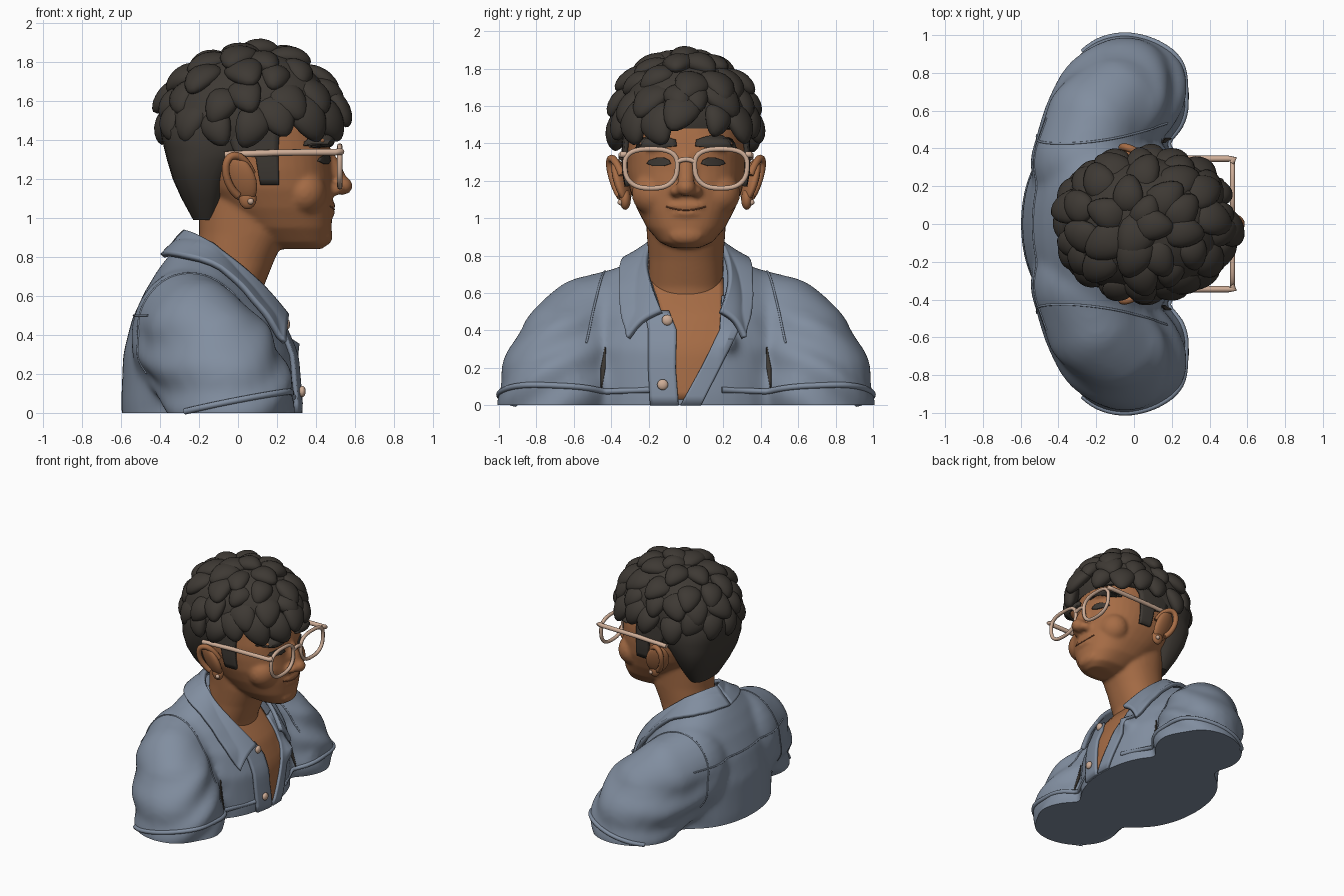
import bpy, bmesh, math, random
from mathutils import Vector, Matrix
from mathutils.bvhtree import BVHTree

if "Cube" in bpy.data.objects:
    bpy.data.objects.remove(bpy.data.objects["Cube"])
random.seed(7)


def material(name, r, g, b):
    m = bpy.data.materials.new(name)
    m.use_nodes = True
    m.diffuse_color = (r, g, b, 1)
    m.node_tree.nodes["Principled BSDF"].inputs["Base Color"].default_value = (r, g, b, 1)
    return m


SKIN = material("warm skin", 0.38, 0.15, 0.06)
LIP = material("mouth brown", 0.2, 0.07, 0.03)
HAIR = material("dark hair", 0.048, 0.041, 0.034)
DENIM = material("denim blue", 0.22, 0.27, 0.35)
BEIGE = material("beige", 0.62, 0.42, 0.31)
SIDES = (("near", -1), ("far", 1))


def finish(name, bm, mat):
    bmesh.ops.recalc_face_normals(bm, faces=bm.faces)
    me = bpy.data.meshes.new(name)
    bm.to_mesh(me)
    bm.free()
    me.materials.append(mat)
    me.shade_smooth()
    me.set_sharp_from_angle(angle=0.9)
    ob = bpy.data.objects.new(name, me)
    bpy.context.collection.objects.link(ob)
    return ob


def blob(bm, centre, radii, rot=(0, 0, 0)):
    turn = Matrix.Identity(4)
    for angle, axis in zip(rot, "XYZ"):
        turn = Matrix.Rotation(math.radians(angle), 4, axis) @ turn
    m = Matrix.Translation(centre) @ turn @ Matrix.Diagonal((*radii, 1))
    bmesh.ops.create_uvsphere(bm, u_segments=24, v_segments=14, radius=1, matrix=m)


def loft(bm, sections, power, n=40):
    """Stack superellipse rings given as (z, x_back, x_front, half_width)."""
    rings = []
    for z, x0, x1, hy in sections:
        ring = []
        for i in range(n):
            a = math.tau * i / n
            c, s = math.cos(a), math.sin(a)
            px = math.copysign(abs(c) ** (2 / power), c)
            py = math.copysign(abs(s) ** (2 / power), s)
            ring.append(bm.verts.new(((x0 + x1) / 2 + px * (x1 - x0) / 2, py * hy, z)))
        rings.append(ring)
    for a, b in zip(rings, rings[1:]):
        for i in range(n):
            bm.faces.new((a[i], a[(i + 1) % n], b[(i + 1) % n], b[i]))
    bm.faces.new(rings[0])
    bm.faces.new(rings[-1])


def merge(name, bm, mat, voxel, smooth, fold=lambda co: 0):
    """Fuse overlapping pieces into one soft skin, then ripple it by the fold rule."""
    ob = finish(name, bm, mat)
    rm = ob.modifiers.new("fuse", "REMESH")
    rm.mode, rm.voxel_size = "VOXEL", voxel
    sm = ob.modifiers.new("soften", "SMOOTH")
    sm.factor, sm.iterations = 0.5, smooth
    dg = bpy.context.evaluated_depsgraph_get()
    fused = bmesh.new()
    fused.from_mesh(bpy.data.meshes.new_from_object(ob.evaluated_get(dg)))
    bpy.data.objects.remove(ob)
    fused.normal_update()
    for v in fused.verts:
        v.co += v.normal * fold(v.co)
    cut = bmesh.ops.bisect_plane(fused, geom=fused.verts[:] + fused.edges[:] + fused.faces[:],
                                 plane_co=(0, 0, 0), plane_no=(0, 0, -1), clear_outer=True)
    edges = [e for e in cut["geom_cut"] if isinstance(e, bmesh.types.BMEdge)]
    if edges:
        bmesh.ops.triangle_fill(fused, edges=edges, use_beauty=True)
    tree = BVHTree.FromBMesh(fused)
    return finish(name, fused, mat), tree


def drape(name, tree, rows, mat, thick, facing=(1, 0, 0), steps=8):
    """Lay a patch on a surface; rows are (height, start, end) seen along facing."""
    f = Vector(facing)
    bm, grid = bmesh.new(), []
    for (z0, a0, b0), (z1, a1, b1) in zip(rows, rows[1:]):
        for k in range(5):
            t = k / 4
            z, a, b = z0 + (z1 - z0) * t, a0 + (a1 - a0) * t, b0 + (b1 - b0) * t
            line = []
            for i in range(steps + 1):
                w = a + (b - a) * i / steps
                start = Vector((2, w, z)) if f.x else Vector((w, 2 * f.y, z))
                hit = tree.ray_cast(start, -f)[0]
                line.append(bm.verts.new(hit + f * thick) if hit else None)
            grid.append(line)
    for p, q in zip(grid, grid[1:]):
        for i in range(steps):
            quad = (p[i], p[i + 1], q[i + 1], q[i])
            if all(quad):
                bm.faces.new(quad)
    bmesh.ops.remove_doubles(bm, verts=bm.verts, dist=0.0005)
    so = finish(name, bm, mat).modifiers.new("thickness", "SOLIDIFY")
    so.thickness, so.offset = thick * 1.6, 0


def tube(name, points, radius, mat, closed=False):
    cu = bpy.data.curves.new(name, "CURVE")
    cu.dimensions, cu.bevel_depth, cu.bevel_resolution = "3D", radius, 3
    cu.use_fill_caps = True
    sp = cu.splines.new("POLY")
    sp.points.add(len(points) - 1)
    for p, co in zip(sp.points, points):
        p.co = (*co, 1)
    sp.use_cyclic_u, sp.use_smooth = closed, True
    cu.materials.append(mat)
    bpy.context.collection.objects.link(bpy.data.objects.new(name, cu))


def seam(name, tree, origin, u, v, start, end, radius):
    """Run a raised seam where a plane through origin meets the surface."""
    pts = []
    for i in range(41):
        a = math.radians(start + (end - start) * i / 40)
        hit = tree.ray_cast(Vector(origin), Vector(u) * math.cos(a) + Vector(v) * math.sin(a))[0]
        if hit and hit.z > .005:
            pts.append(hit)
    tube(name, pts, radius, DENIM)


def sleeve_folds(co):
    reach = min(1, max(0, (abs(co.y) - .35) / .2)) * min(1, max(0, (.62 - co.z) / .2))
    return .011 * reach * math.sin(26 * (co.z + .55 * abs(co.y) - .5 * co.x) + 2 * math.sin(6 * co.x))


# Shirt body with sleeves swept along the arm
bm = bmesh.new()
loft(bm, [(-.12, -.59, .3, .56), (.05, -.6, .31, .56), (.3, -.59, .29, .56), (.48, -.545, .21, .54),
          (.62, -.48, .09, .5), (.72, -.42, .0, .4), (.79, -.37, -.04, .26), (.86, -.3, -.05, .16)], 2.1)
arm = [(-.26, .32, .38, .29, .3, .36), (-.2, .52, .34, .285, .3, .35), (-.1, .64, .22, .32, .3, .36),
       (-.04, .685, .08, .33, .32, .34), (-.02, .7, -.05, .3, .3, .2)]
for _, s in SIDES:
    for p, q in zip(arm, arm[1:]):
        for k in range(4):
            x, y, z, rx, ry, rz = (a + (b - a) * k / 4 for a, b in zip(p, q))
            blob(bm, (x, s * y, z), (rx, ry, rz))
    blob(bm, (.17, s * .66, .16), (.11, .15, .06), (0, 15, s * 20))
blob(bm, (.2, .23, .33), (.12, .05, .06))
shirt, shirt_tree = merge("shirt", bm, DENIM, .02, 14, sleeve_folds)

# Cuff edges, armhole seams and back yoke
for label, s in SIDES:
    seam(label + "_cuff", shirt_tree, (.0, s * .68, .05), (1, 0, .2), (0, s, .05), -60, 150, .016)
    seam(label + "_armhole_seam", shirt_tree, (-.2, s * .5, .3), (1, s * .1, 0), (0, s * -.15, 1), 5, 200, .006)
seam("back_yoke_seam", shirt_tree, (-.2, 0, .5), (-1, 0, 0), (0, 1, 0), -65, 65, .006)

# Open neckline, front edges and buttons
drape("chest_skin", shirt_tree, [(.68, -.19, .2), (.5, -.13, .2), (.4, -.06, .2), (.2, -.06, .1),
                                 (.03, -.06, .0)], SKIN, .004, steps=14)
drape("button_placket", shirt_tree, [(.5, -.22, -.09), (.4, -.2, -.05), (.2, -.2, -.055), (.0, -.19, -.04)],
      DENIM, .014)
drape("open_lapel", shirt_tree, [(.58, .19, .29), (.4, .18, .28), (.2, .08, .18), (.0, -.03, .08)], DENIM, .014)
for label, s in SIDES:
    drape(label + "_sleeve_gap", shirt_tree, [(.31, s * .43, s * .435), (.2, s * .43, s * .455),
                                            (.09, s * .45, s * .455)], HAIR, .004, steps=3)
for label, y, z in (("upper", -.1, .455), ("lower", -.125, .11)):
    hit = shirt_tree.ray_cast(Vector((2, y, z)), Vector((-1, 0, 0)))[0]
    bm = bmesh.new()
    blob(bm, hit + Vector((.035, 0, 0)), (.018, .029, .029))
    finish(label + "_button", bm, BEIGE)

# Folded collar, one wing on each side, held just off the shirt
top = [(-.27, 0, .93), (-.2, .17, .91), (-.02, .225, .78), (.13, .19, .65), (.25, .13, .5)]
low = [(-.37, 0, .79), (-.28, .26, .76), (-.09, .32, .62), (.1, .33, .48), (.24, .31, .36)]
for label, s in SIDES:
    bm, rows = bmesh.new(), []
    for i, (a, b) in enumerate(zip(top, low)):
        a = Vector((a[0], s * (a[1] + (.05 if s > 0 and i > 2 else 0)), a[2]))
        b = Vector((b[0], s * b[1], b[2]))
        mid = a.lerp(b, .5) + Vector((0, s * .02 * (i > 0), .025))
        rows.append([bm.verts.new(p) for p in (a, mid, b)])
    for p, q in zip(rows, rows[1:]):
        for j in range(2):
            bm.faces.new((p[j], p[j + 1], q[j + 1], q[j]))
    wing = finish(label + "_collar_wing", bm, DENIM)
    sub = wing.modifiers.new("round", "SUBSURF")
    sub.levels = sub.render_levels = 3
    sub.boundary_smooth = "PRESERVE_CORNERS"
    wrap = wing.modifiers.new("hold off", "SHRINKWRAP")
    wrap.target, wrap.wrap_mode, wrap.offset = shirt, "OUTSIDE", .025
    so = wing.modifiers.new("thickness", "SOLIDIFY")
    so.thickness, so.offset = .03, 0

# Head, neck, nose and lips
bm = bmesh.new()
loft(bm, [(.84, .22, .43, .07), (.87, .12, .465, .14), (.95, .0, .48, .21), (1.05, -.1, .485, .262),
          (1.15, -.2, .485, .3), (1.25, -.28, .475, .318), (1.35, -.33, .475, .32), (1.45, -.35, .45, .315),
          (1.6, -.33, .4, .29), (1.75, -.2, .25, .18)], 2.35)
loft(bm, [(.45, -.2, .1, .2), (.63, -.22, .125, .2), (.78, -.21, .185, .2), (.92, -.2, .25, .21),
          (1.1, -.2, .25, .22)], 2.2)
blob(bm, (.5, 0, 1.24), (.04, .045, .13), (0, -24, 0))
blob(bm, (.535, 0, 1.165), (.054, .053, .048))
blob(bm, (.455, 0, .91), (.03, .09, .05))
blob(bm, (.475, 0, 1.065), (.026, .1, .02))
blob(bm, (.47, 0, 1.025), (.028, .085, .02))
for _, s in SIDES:
    blob(bm, (.495, s * .052, 1.145), (.045, .034, .032))
    blob(bm, (.34, s * .16, 1.13), (.115, .13, .12))
    blob(bm, (.425, s * .14, 1.395), (.05, .12, .03))
head, head_tree = merge("head", bm, SKIN, .013, 6)

# Painted face details
smile = []
for i in range(17):
    y = -.105 + .21 * i / 16
    smile.append(head_tree.ray_cast(Vector((2, y, 1.043 + 1.7 * y * y)), Vector((-1, 0, 0)))[0])
tube("mouth_line", smile, .004, LIP)
for label, s in SIDES:
    drape(label + "_eye", head_tree, [(1.325, s * .12, s * .15), (1.31, s * .09, s * .195),
                                    (1.292, s * .08, s * .21), (1.278, s * .12, s * .17)], HAIR, .005)
    drape(label + "_eyebrow", head_tree, [(1.435, s * .12, s * .19), (1.415, s * .055, s * .24),
                                        (1.385, s * .05, s * .26), (1.37, s * .22, s * .265)], HAIR, .014)
    drape(label + "_sideburn", head_tree, [(1.48, -.05, .24), (1.42, -.05, .21), (1.34, -.02, .205),
                                         (1.31, .09, .205), (1.17, .115, .21)], HAIR, .014, (0, s, 0))

# Ears with a raised rim and an earring
for label, s in SIDES:
    bm = bmesh.new()
    blob(bm, (.01, s * .345, 1.2), (.085, .035, .13), (s * -20, -14, s * 24))
    blob(bm, (.05, s * .325, 1.1), (.045, .03, .055))
    finish(label + "_ear", bm, SKIN)
    rim = []
    for i in range(21):
        a = math.radians(10 + 230 * i / 20)
        u, v = .068 * math.cos(a), .11 * math.sin(a)
        rim.append((.01 + u - .25 * v, s * (.365 + .3 * v - .4 * u), 1.21 + v))
    tube(label + "_ear_rim", rim, .02, SKIN)
    bm = bmesh.new()
    blob(bm, (.065, s * .35, 1.085), (.016, .016, .016))
    finish(label + "_earring", bm, BEIGE)

# Short hair at the back and sides, with a dome above
bm = bmesh.new()
loft(bm, [(.99, -.23, -.1, .15), (1.1, -.29, -.06, .235), (1.2, -.335, -.02, .29), (1.3, -.365, .06, .325),
          (1.36, -.38, .2, .335), (1.45, -.4, .23, .345), (1.48, -.4, .44, .345), (1.6, -.37, .47, .35),
          (1.7, -.3, .43, .31), (1.79, -.18, .34, .23), (1.85, -.05, .2, .12)], 2.6)
finish("short_hair", bm, HAIR)

# Overlapping leaf-shaped curls in rings around the crown
bm = bmesh.new()
centre, radii = Vector((.065, 0, 1.49)), Vector((.45, .37, .375))
for ring, (polar, count) in enumerate(((9, 3), (31, 8), (52, 11), (71, 14), (88, 16))):
    for k in range(count):
        az = math.tau * (k + .5 * (ring % 2) + random.uniform(-.25, .25)) / count
        tilt = math.radians(polar + random.uniform(-6, 6) - max(0, math.cos(az)) * 7 * polar / 90)
        d = Vector((math.sin(tilt) * math.cos(az), math.sin(tilt) * math.sin(az), math.cos(tilt)))
        p = centre + d * radii * random.uniform(.97, 1.03)
        n = Vector([a / b for a, b in zip(d, radii)]).normalized()
        t = (Vector((math.cos(az), math.sin(az), 0)) * math.cos(tilt) - Vector((0, 0, math.sin(tilt)))).normalized()
        t = (t + n * random.uniform(.2, .5) + n.cross(t) * random.uniform(-.6, .6)).normalized()
        w = t.cross(n).normalized()
        n = w.cross(t)
        size = random.uniform(.85, 1.15)
        frame = Matrix((w * .088 * size, t * .118 * size, n * .052)).transposed().to_4x4()
        made = bmesh.ops.create_uvsphere(bm, u_segments=16, v_segments=10, radius=1)["verts"]
        for v in made:
            v.co.x *= 1 - .25 * v.co.y
            v.co.z -= .35 * v.co.y ** 2
        bmesh.ops.transform(bm, matrix=Matrix.Translation(p) @ frame, verts=made)
finish("hair_curls", bm, HAIR)

# Glasses
for label, s in SIDES:
    lens = []
    for i in range(40):
        a = math.tau * i / 40
        c, d = math.cos(a), math.sin(a)
        u = math.copysign(abs(c) ** .75, c) * (.14 + .014 * d)
        lens.append((.522, s * (.187 + u), 1.265 + .105 * math.copysign(abs(d) ** .75, d)))
    tube(label + "_lens_rim", lens, .0135, BEIGE, closed=True)
    tube(label + "_temple_arm", [(.515, s * .325, 1.34), (.53, s * .345, 1.34), (.5, s * .345, 1.338),
                               (.2, s * .345, 1.335), (-.07, s * .345, 1.325)], .017, BEIGE)
tube("glasses_bridge", [(.522, y, 1.3 + .015 * math.cos(y * 30)) for y in (-.05, -.025, 0, .025, .05)], .0135, BEIGE)
